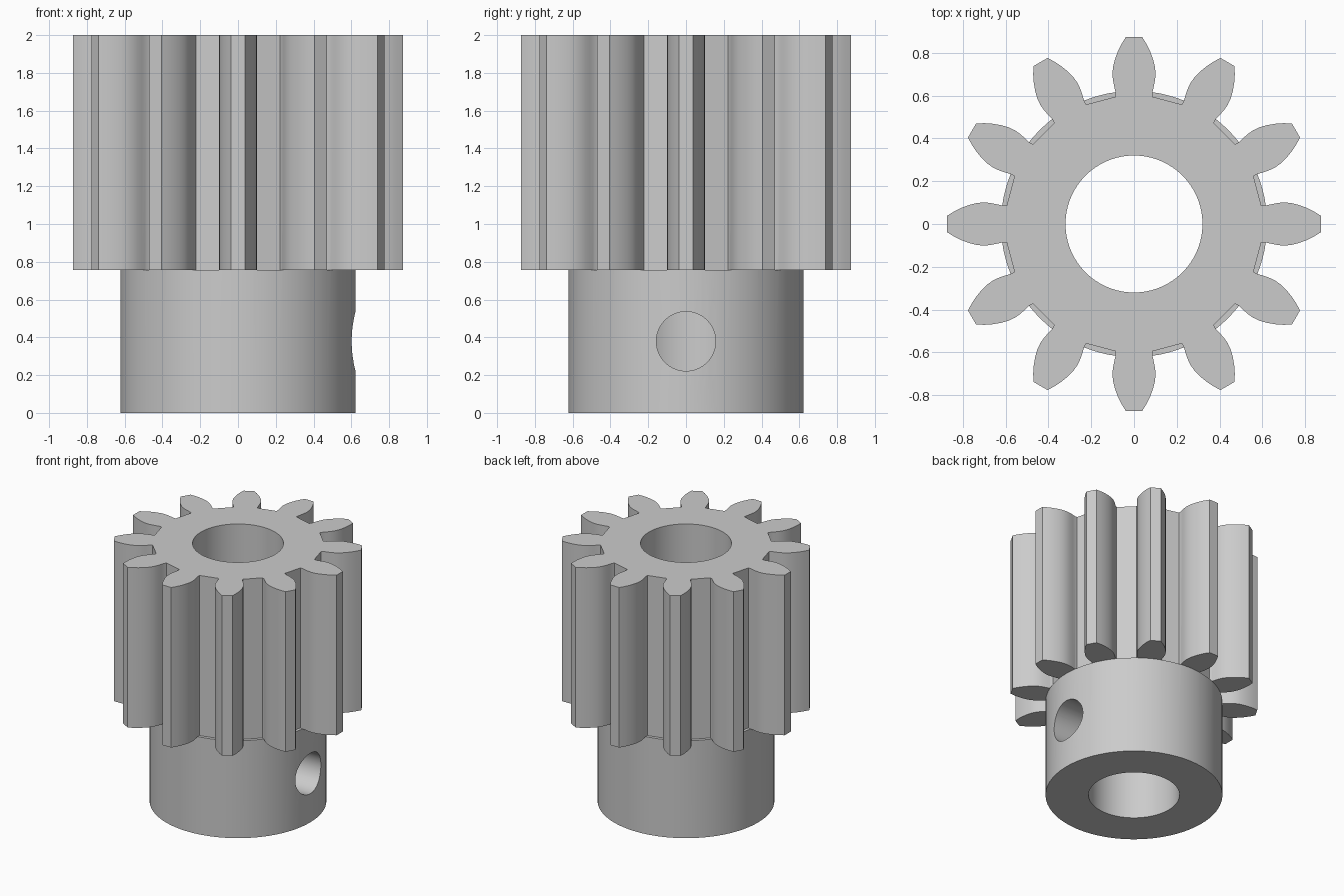
import bpy, bmesh, math
from mathutils import Matrix, Vector

if "Cube" in bpy.data.objects:
    bpy.data.objects.remove(bpy.data.objects["Cube"])

TEETH = 12
HUB_TOP, TOP = 0.757, 2.0

steel = bpy.data.materials.new("plain grey")
steel.diffuse_color = (0.6, 0.6, 0.6, 1)
steel.use_nodes = True
steel.node_tree.nodes["Principled BSDF"].inputs["Base Color"].default_value = steel.diffuse_color


def extrude_outline(name, points, z0, z1):
    """Closed prism from a 2D outline."""
    bm = bmesh.new()
    face = bm.faces.new([bm.verts.new((x, y, z0)) for x, y in points])
    new = bmesh.ops.extrude_face_region(bm, geom=[face])["geom"]
    bmesh.ops.translate(bm, vec=(0, 0, z1 - z0),
                        verts=[v for v in new if isinstance(v, bmesh.types.BMVert)])
    bmesh.ops.recalc_face_normals(bm, faces=bm.faces)
    mesh = bpy.data.meshes.new(name)
    bm.to_mesh(mesh)
    bm.free()
    mesh.materials.append(steel)
    obj = bpy.data.objects.new(name, mesh)
    bpy.context.collection.objects.link(obj)
    return obj


def circle(radius, count=96):
    return [(radius * math.cos(2 * math.pi * i / count),
             radius * math.sin(2 * math.pi * i / count)) for i in range(count)]


def combine(target, other, operation):
    """Apply a boolean and discard the helper."""
    mod = target.modifiers.new(operation.lower(), 'BOOLEAN')
    mod.operation, mod.object, mod.solver = operation, other, 'EXACT'
    bpy.context.view_layer.objects.active = target
    bpy.ops.object.modifier_apply(modifier=mod.name)
    bpy.data.objects.remove(other)


# Half tooth: distance from centre, half width (root to tip)
flank = [(0.595, 0.086), (0.615, 0.086), (0.64, 0.092), (0.67, 0.098),
         (0.70, 0.101), (0.735, 0.098), (0.77, 0.089), (0.805, 0.076),
         (0.84, 0.059), (0.874, 0.038)]
tooth = [(r, -w) for r, w in flank] + [(r, w) for r, w in reversed(flank)]
outline = []
for i in range(TEETH):
    turn = Matrix.Rotation(2 * math.pi * i / TEETH, 2)
    outline += [tuple(turn @ Vector(p)) for p in tooth]

# Toothed body joined to the round hub
gear = extrude_outline("pinion_gear", outline, HUB_TOP, TOP)
combine(gear, extrude_outline("hub", circle(0.622), 0, HUB_TOP), 'UNION')

# Shaft bore
combine(gear, extrude_outline("bore_cutter", circle(0.32), -0.1, TOP + 0.1), 'DIFFERENCE')

# Set screw hole through the +x wall of the hub
hole = extrude_outline("screw_hole_cutter", circle(0.157, 64), 0.05, 0.9)
hole.data.transform(Matrix.Translation((0, 0, 0.379)) @ Matrix.Rotation(math.pi / 2, 4, 'Y'))
combine(gear, hole, 'DIFFERENCE')

bpy.ops.object.select_all(action='DESELECT')
gear.select_set(True)
bpy.context.view_layer.objects.active = gear
bpy.ops.object.shade_smooth_by_angle(angle=math.radians(25))
